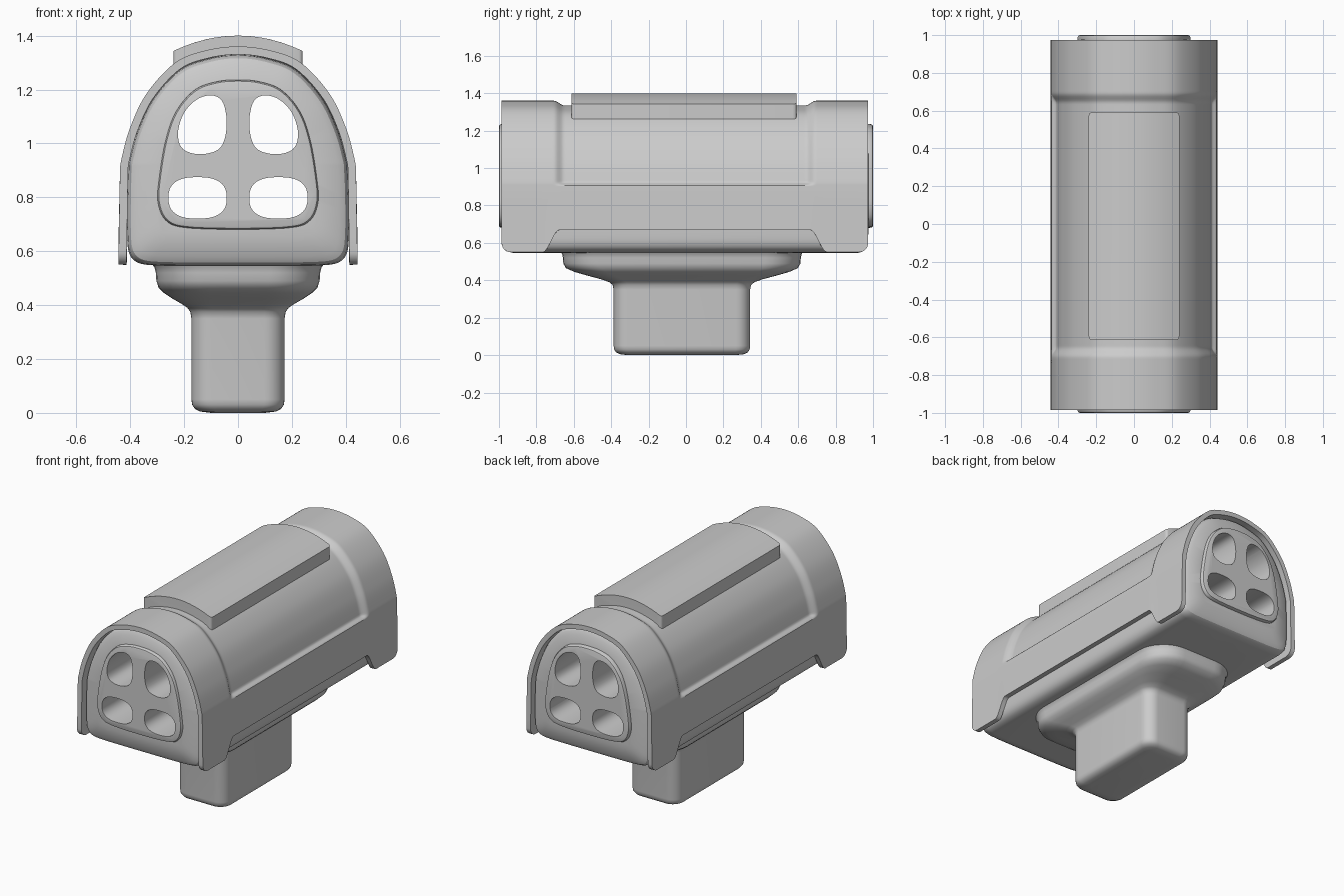
import bpy, bmesh, math

if "Cube" in bpy.data.objects:
    bpy.data.objects.remove(bpy.data.objects["Cube"])


def spline(pts, closed=False, n=6):
    """Catmull-Rom curve through 2D points."""
    m, out = len(pts), []
    for i in range(m if closed else m - 1):
        if closed:
            p = [pts[(i + k) % m] for k in (-1, 0, 1, 2)]
        else:
            p = [pts[min(max(i + k, 0), m - 1)] for k in (-1, 0, 1, 2)]
        for j in range(n):
            t = j / n
            out.append(tuple(0.5 * (2 * b + (c - a) * t + (2 * a - 5 * b + 4 * c - d) * t * t
                                    + (3 * b - a - 3 * c + d) * t ** 3) for a, b, c, d in zip(*p)))
    return out if closed else out + [pts[-1]]


def mirrored(half):
    """Close a right half (first and last points on the centre line)."""
    return half + [(-x, z) for x, z in half[-2:0:-1]]


def step(v, a, b):
    t = min(max((v - a) / (b - a), 0), 1)
    return t * t * (3 - 2 * t)


def loft(name, rings):
    bm = bmesh.new()
    vs = [[bm.verts.new(p) for p in r] for r in rings]
    n = len(rings[0])
    for a, b in zip(vs, vs[1:]):
        for i in range(n):
            j = (i + 1) % n
            bm.faces.new((a[i], a[j], b[j], b[i]))
    bm.faces.new(vs[0][::-1])
    bm.faces.new(vs[-1])
    bmesh.ops.recalc_face_normals(bm, faces=bm.faces)
    me = bpy.data.meshes.new(name)
    bm.to_mesh(me)
    bm.free()
    ob = bpy.data.objects.new(name, me)
    bpy.context.collection.objects.link(ob)
    return ob


def scaled_rings(outline, stations, cz=0.93):
    return [[(x * s, y, cz + (z - cz) * s) for x, z in outline] for y, s in stations]


def activate(ob):
    bpy.ops.object.select_all(action='DESELECT')
    ob.select_set(True)
    bpy.context.view_layer.objects.active = ob


def smooth(ob, deg=35):
    activate(ob)
    bpy.ops.object.shade_smooth_by_angle(angle=math.radians(deg))


def boolean(ob, tool, op):
    tool.hide_render = True
    activate(ob)
    m = ob.modifiers.new(op, 'BOOLEAN')
    m.operation, m.object, m.solver = op, tool, 'EXACT'
    bpy.ops.object.modifier_apply(modifier=m.name)
    bpy.data.objects.remove(tool)


# Outer shell: arched sheet with collars at both ends and a sunken middle
arch = [(.438, .90), (.433, .94), (.402, 1.054), (.34, 1.184), (.233, 1.30), (.12, 1.345), (0, 1.36)]
arch = spline(arch + [(-x, z) for x, z in arch[-2::-1]], n=7)


def shell_ring(y):
    ay = abs(y)
    zb = .67 - .12 * step(ay, .67, .76)
    u = min(max((ay - .93) / .05, 0), 1)
    zb += .05 * (1 - math.sqrt(1 - u * u))
    side = [(.443 - .005 * k / 5, zb + (.90 - zb) * k / 5) for k in range(5)]
    base = side + arch + [(-x, z) for x, z in side[::-1]]
    outer, inner = [], []
    for i, (x, z) in enumerate(base):
        a, b = base[max(i - 1, 0)], base[min(i + 1, len(base) - 1)]
        dx, dz = b[0] - a[0], b[1] - a[1]
        l = math.hypot(dx, dz)
        nx, nz = dz / l, -dx / l
        d = .025 * step(z, .905, .928) * (1 - step(ay, .645, .70))
        outer.append((x - nx * d, y - .006, z - nz * d))
        inner.append((x - nx * (d + .03), y - .006, z - nz * (d + .03)))
    return outer + inner[::-1]


ys = [0, .3, .58] + [.63 + .01 * i for i in range(15)] + [.85]
ys += [.93 + .05 * math.sin(math.radians(a)) for a in range(0, 91, 15)]
smooth(loft("outer_shell", [shell_ring(y) for y in [-v for v in ys[:0:-1]] + ys]))

# Inner body with bulging end faces
body_outline = spline(mirrored([
    (0, .545), (.15, .545), (.3, .547), (.37, .557), (.403, .59), (.412, .66), (.412, .8), (.408, .9),
    (.403, .94), (.373, 1.045), (.315, 1.165), (.217, 1.272), (.11, 1.315), (0, 1.33)]), True, 5)
ends = [(.982, .72), (.968, .91), (.955, .965), (.935, .992), (.90, 1)]
body = loft("inner_body", scaled_rings(
    body_outline, [(-y, s) for y, s in ends] + [(y - .006, s) for y, s in ends[::-1]]))

# Raised rounded panel on each end face
panel_outline = spline(mirrored([
    (0, .68), (.2, .687), (.27, .715), (.298, .78), (.295, .86), (.27, 1.01), (.23, 1.12),
    (.16, 1.2), (.08, 1.23), (0, 1.237)]), True, 5)
lip = [(1.0, .955), (.997, .98), (.988, .995), (.97, 1)]
panel = loft("end_panel", scaled_rings(
    panel_outline, [(-y, s) for y, s in lip] + [(y, s) for y, s in lip[::-1]]))
boolean(body, panel, 'UNION')

# Four tunnels right through the body
upper = spline([(.095, 1.178), (.055, 1.15), (.042, 1.065), (.065, .985), (.135, .96),
                (.203, .978), (.223, 1.035), (.202, 1.11), (.153, 1.163)], True, 5)
lower = []
for k in range(40):
    c, s = math.cos(k * math.pi / 20), math.sin(k * math.pi / 20)
    lower.append((.15 + .108 * math.copysign(abs(c) ** .78, c), .798 + .077 * math.copysign(abs(s) ** .78, s)))
for hole in (upper, lower):
    for sx in (1, -1):
        cutter = loft("tunnel_cutter", [[(x * sx, y, z) for x, z in hole] for y in (-1.2, 1.2)])
        boolean(body, cutter, 'DIFFERENCE')
smooth(body, 30)

# Top plate with a gently arched upper face
def plate_ring(y, hx):
    top = [(hx * (1 - k / 8), y, 1.4 - .057 * (1 - k / 8) ** 2 * (hx / .24) ** 2) for k in range(17)]
    return [(hx, y, 1.24)] + top + [(-hx, y, 1.24)]


plate_ends = [(.602, .226), (.599, .234), (.592, .239), (.58, .24)]
smooth(loft("top_plate", [plate_ring(-y - .011, h) for y, h in plate_ends]
            + [plate_ring(y - .011, h) for y, h in plate_ends[::-1]]))

# Flange flowing into the stem below
def rounded_rect(hx, hy, r, z):
    ring = []
    for q, (sx, sy) in enumerate([(1, 1), (-1, 1), (-1, -1), (1, -1)]):
        for k in range(9):
            a = math.radians(90 * q + 90 * k / 8)
            ring.append((sx * (hx - r) + r * math.cos(a), sy * (hy - r) + r * math.sin(a) - .022, z))
    return ring


levels = [(.325, .65, .20, .56), (.31, .64, .19, .54), (.305, .636, .19, .52), (.303, .634, .19, .49),
          (.295, .62, .185, .465), (.275, .575, .17, .445), (.245, .505, .14, .425), (.21, .43, .11, .405),
          (.188, .388, .09, .39), (.177, .37, .08, .375), (.173, .365, .075, .35), (.173, .365, .075, .05),
          (.17, .362, .073, .03), (.16, .352, .07, .015), (.14, .332, .06, .005), (.10, .29, .05, 0)]
smooth(loft("flange_and_stem", [rounded_rect(*v) for v in levels]), 40)
